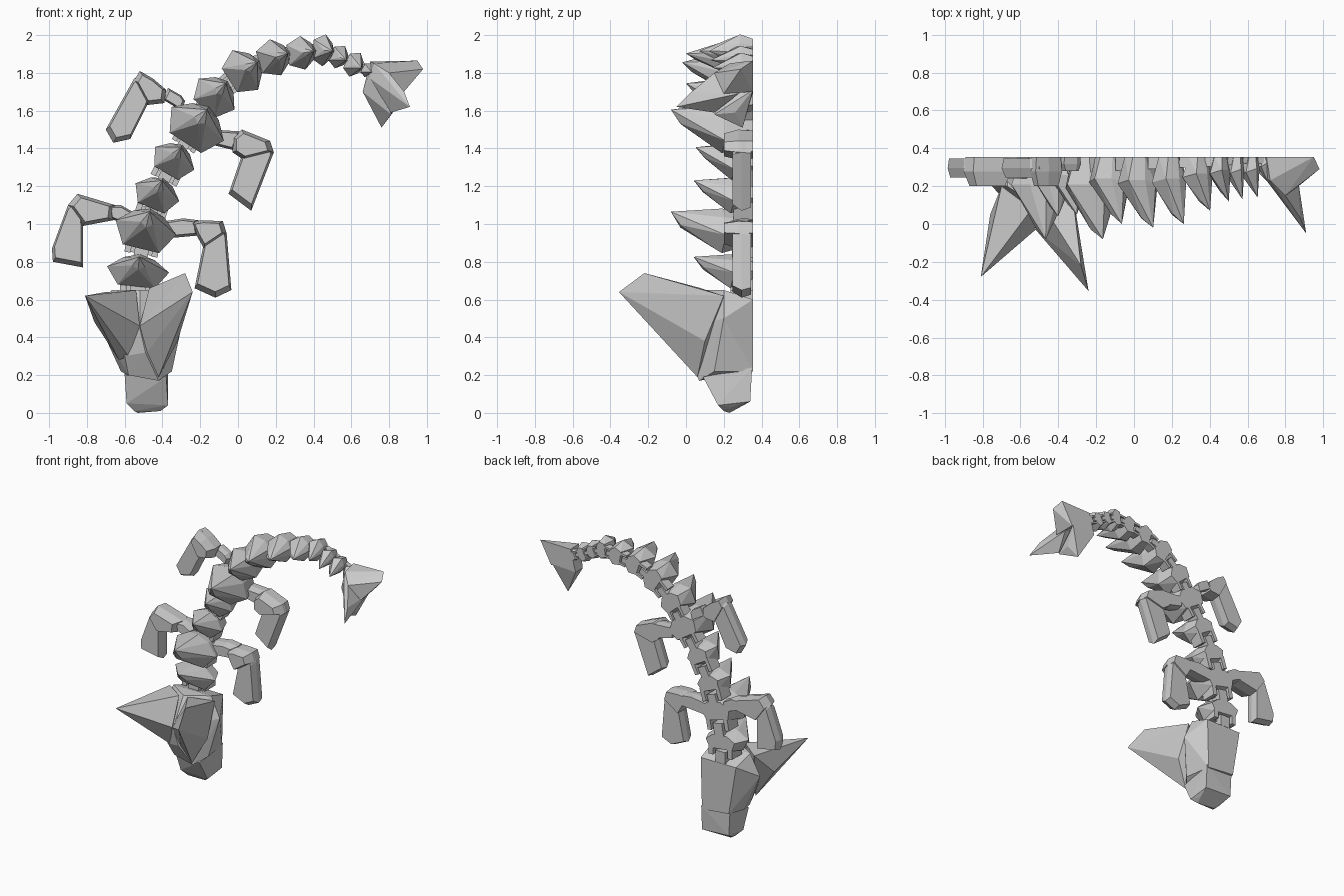
import bpy, bmesh
from mathutils import Vector

BACK = 0.355   # the whole figure lies flat against this plane


def hull(name, pts):
    bm = bmesh.new()
    for p in pts:
        bm.verts.new(p)
    bmesh.ops.convex_hull(bm, input=bm.verts[:])
    junk = [v for v in bm.verts if not v.link_faces]
    bmesh.ops.delete(bm, geom=junk, context='VERTS')
    bmesh.ops.recalc_face_normals(bm, faces=bm.faces[:])
    me = bpy.data.meshes.new(name)
    bm.to_mesh(me)
    bm.free()
    ob = bpy.data.objects.new(name, me)
    bpy.context.collection.objects.link(ob)
    return ob


def slab(name, outline, front, back=BACK, shrink=0.75):
    # faceted limb piece: full outline at mid depth, narrower front and back
    c = Vector((sum(p[0] for p in outline), sum(p[1] for p in outline))) / len(outline)
    pts = []
    for p in outline:
        q = c + (Vector(p) - c) * shrink
        r = c + (Vector(p) - c) * 0.92
        pts += [(p[0], (front + back) / 2, p[1]), (r.x, back, r.y), (q.x, front, q.y)]
    return hull(name, pts)


# Spine: x, z, half width, half length, spike tip y
spine = [
    (-0.53, 0.75, 0.165, 0.09, 0.04),
    (-0.49, 0.97, 0.165, 0.115, -0.08),
    (-0.43, 1.16, 0.125, 0.09, 0.04),
    (-0.34, 1.34, 0.12, 0.09, 0.05),
    (-0.22, 1.52, 0.165, 0.12, -0.08),
    (-0.12, 1.68, 0.125, 0.10, 0.00),
    (0.03, 1.81, 0.125, 0.10, -0.02),
    (0.19, 1.88, 0.10, 0.09, 0.00),
    (0.335, 1.905, 0.09, 0.08, 0.07),
    (0.45, 1.92, 0.085, 0.06, 0.12),
    (0.535, 1.885, 0.065, 0.05, 0.13),
    (0.615, 1.845, 0.07, 0.05, 0.14),
    (0.685, 1.815, 0.04, 0.03, 0.22),
]
path = [(-0.53, 0.58)] + [s[:2] for s in spine] + [(0.76, 1.77)]


def local(c, t, u, v, y):
    s = Vector((t.y, -t.x))
    p = Vector(c) + s * u + t * v
    return (p.x, y, p.y)


for i, (x, z, w, h, tip) in enumerate(spine):
    t = (Vector(path[i + 2]) - Vector(path[i])).normalized()
    L = lambda u, v, y: local((x, z), t, u * w, v * h, y)
    mid = BACK - 0.38 * (BACK - tip)
    pts = []
    for sx in (-1, 1):
        pts += [L(sx * 0.55, -0.5, BACK), L(sx * 0.72, 0.15, BACK), L(sx * 0.35, 0.6, BACK),
                L(sx, 0.1, mid + 0.02), L(sx * 0.6, -0.9, mid),
                L(sx * 0.5, 0.75, mid + 0.02),
                L(sx * 0.2, 0.3, tip + 0.05)]
    pts += [L(0, 1.0, mid), L(0, 0.85, tip), L(0, 0.1, tip + 0.05)]
    hull("body_segment", pts)

# Narrow links, forked arms and cross pins in the gaps
for i in range(len(path) - 1):
    a, b = Vector(path[i]), Vector(path[i + 1])
    t = (b - a).normalized()
    k = max(0.3, 1 - i * 0.065)
    m = (a + b) / 2
    n = (b - a).length / 2
    hull("link", [local(m, t, u * 0.04 * k, v * n * 0.75, y)
                  for u in (-1, 1) for v in (-1, 0.35) for y in (BACK - 0.12 * k, BACK)])
    for s in (-1, 1):
        hull("hinge_arm", [local(m, t, s * u * k, v * n, y)
                           for u in (0.06, 0.095) for v in (-0.2, 0.75)
                           for y in (BACK - 0.12 * k, BACK)])
    hull("hinge_pin", [local(m, t, u * 0.09 * k, v * 0.018, y)
                       for u in (-1, 1) for v in (-1, 1) for y in (BACK - 0.08 * k, BACK - 0.04 * k)])

# Limbs: joint, upper part, lower part
slab("front_left_joint", [(-0.55, 1.06), (-0.55, 0.98), (-0.68, 1.03), (-0.62, 1.10), (-0.69, 1.10)], 0.24)
slab("front_left_upper", [(-0.65, 1.10), (-0.85, 1.16), (-0.90, 1.10), (-0.82, 0.99), (-0.66, 1.02)], 0.20)
slab("front_left_lower", [(-0.84, 1.15), (-0.90, 1.10), (-0.985, 0.87), (-0.98, 0.80),
                          (-0.82, 0.77), (-0.82, 1.00)], 0.245, 0.345, 0.85)
slab("front_right_joint", [(-0.42, 1.01), (-0.42, 0.92), (-0.20, 0.94), (-0.21, 1.02), (-0.29, 1.03)], 0.24)
slab("front_right_upper", [(-0.25, 1.01), (-0.19, 1.02), (-0.08, 1.015), (-0.06, 0.95),
                           (-0.18, 0.87), (-0.22, 0.94)], 0.20)
slab("front_right_lower", [(-0.16, 1.0), (-0.08, 1.01), (-0.06, 0.95), (-0.035, 0.65),
                           (-0.12, 0.61), (-0.23, 0.66), (-0.18, 0.87)], 0.245, 0.345, 0.85)
slab("rear_left_joint", [(-0.28, 1.65), (-0.30, 1.60), (-0.40, 1.66), (-0.37, 1.72), (-0.30, 1.68)], 0.28)
slab("rear_left_upper", [(-0.38, 1.71), (-0.45, 1.77), (-0.52, 1.81), (-0.55, 1.76),
                         (-0.48, 1.63), (-0.39, 1.64)], 0.20)
slab("rear_left_lower", [(-0.50, 1.80), (-0.55, 1.77), (-0.70, 1.50), (-0.66, 1.43),
                         (-0.57, 1.45), (-0.48, 1.63), (-0.44, 1.74)], 0.245, 0.345, 0.85)
slab("rear_right_joint", [(-0.14, 1.50), (-0.14, 1.42), (-0.02, 1.39), (0.02, 1.49), (-0.06, 1.46)], 0.25)
slab("rear_right_upper", [(-0.03, 1.46), (0.02, 1.50), (0.17, 1.44), (0.19, 1.38),
                          (0.03, 1.34), (-0.03, 1.38)], 0.20)
slab("rear_right_lower", [(0.04, 1.42), (0.17, 1.44), (0.19, 1.38), (0.07, 1.07),
                          (-0.05, 1.16), (0.03, 1.35)], 0.245, 0.345, 0.85)

# Head: skull, snout and two large swept horns
hull("skull", [(-0.66, BACK, 0.60), (-0.37, BACK, 0.60), (-0.60, BACK, 0.24), (-0.38, BACK, 0.22),
               (-0.75, 0.20, 0.50), (-0.29, 0.20, 0.50), (-0.67, 0.20, 0.65), (-0.36, 0.20, 0.65),
               (-0.52, -0.02, 0.45), (-0.52, 0.10, 0.65), (-0.60, 0.03, 0.30), (-0.49, 0.0, 0.32),
               (-0.58, 0.08, 0.20), (-0.42, 0.07, 0.17), (-0.35, 0.15, 0.22), (-0.62, 0.2, 0.22)])
hull("snout", [(-0.60, 0.34, 0.26), (-0.37, 0.35, 0.24), (-0.60, 0.12, 0.20), (-0.38, 0.09, 0.19),
               (-0.59, 0.34, 0.07), (-0.37, 0.34, 0.06), (-0.59, 0.17, 0.05), (-0.37, 0.17, 0.04),
               (-0.55, 0.20, 0.01), (-0.41, 0.20, 0.01), (-0.56, 0.25, 0.02), (-0.53, 0.23, 0.0),
               (-0.39, 0.25, 0.03)])
hull("left_horn", [(-0.81, -0.28, 0.62), (-0.76, 0.05, 0.48), (-0.52, -0.03, 0.46), (-0.54, 0.08, 0.65),
                   (-0.70, 0.20, 0.64), (-0.63, 0.08, 0.28), (-0.58, 0.03, 0.30)])
hull("right_horn", [(-0.24, -0.355, 0.64), (-0.28, -0.22, 0.74), (-0.52, -0.03, 0.46), (-0.47, 0.08, 0.66),
                    (-0.33, 0.20, 0.62), (-0.32, 0.10, 0.38), (-0.48, 0.01, 0.32), (-0.42, 0.06, 0.19)])

# Tail tip: flared fan of blades
root = [(0.70, BACK, 1.86), (0.69, BACK, 1.77), (0.72, 0.23, 1.85), (0.70, 0.23, 1.77)]
hull("tail_blade_upper", root + [(0.95, BACK, 1.865), (0.98, 0.29, 1.82), (0.80, 0.15, 1.80),
                                 (0.86, BACK, 1.70), (0.87, 0.20, 1.69)])
hull("tail_blade_middle", root + [(0.91, -0.05, 1.62), (0.88, 0.03, 1.70), (0.80, 0.15, 1.80),
                                  (0.81, 0.15, 1.59), (0.86, 0.28, 1.69)])
hull("tail_blade_lower", root + [(0.66, BACK, 1.70), (0.66, 0.27, 1.70), (0.76, 0.30, 1.51),
                                 (0.81, 0.15, 1.58), (0.82, 0.26, 1.59), (0.85, BACK, 1.71)])
